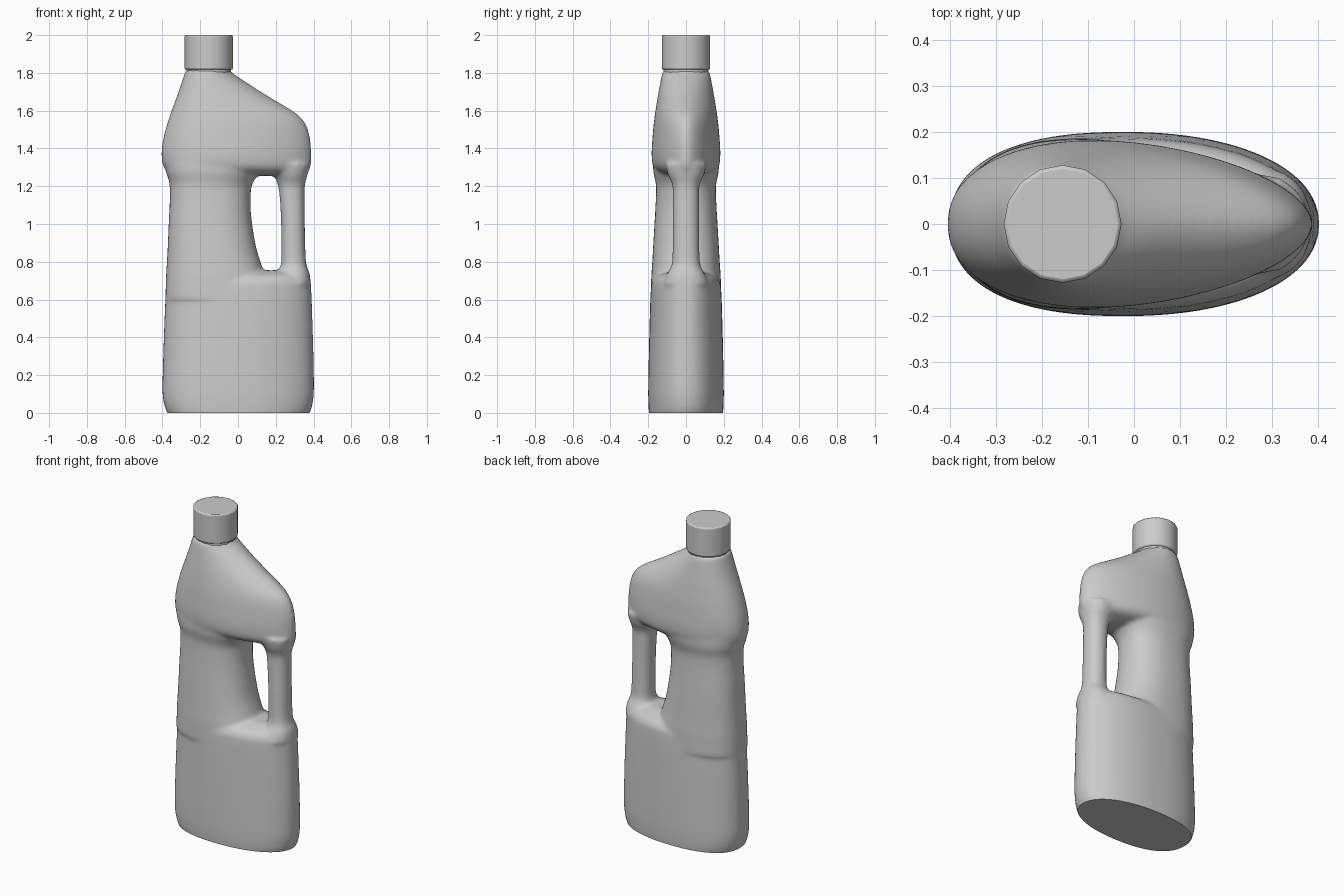
import bpy, bmesh, math
from mathutils import Vector

if "Cube" in bpy.data.objects:
    bpy.data.objects.remove(bpy.data.objects["Cube"])

SIDES = 64


def curve_samples(rows, steps=5):
    """Catmull-Rom resampling of the section rows."""
    v = [Vector(r) for r in rows]
    out = []
    for i in range(len(v) - 1):
        p0, p1, p2, p3 = v[max(i - 1, 0)], v[i], v[i + 1], v[min(i + 2, len(v) - 1)]
        for s in range(steps):
            t = s / steps
            out.append(0.5 * (2 * p1 + (p2 - p0) * t + (2 * p0 - 5 * p1 + 4 * p2 - p3) * t * t
                              + (3 * p1 - p0 - 3 * p2 + p3) * t ** 3))
    return out + [v[-1]]


def loft(bm, rows, p_left, p_right):
    """Stack rounded sections; row = z, left x, right x, x of widest point, half depth."""
    rings = []
    for z, left, right, xc, h in curve_samples(rows):
        ring = []
        for k in range(SIDES):
            a = 2 * math.pi * k / SIDES
            c, s = math.cos(a), math.sin(a)
            e = 2 / (p_right if c > 0 else p_left)
            r = (right - xc) if c > 0 else (xc - left)
            x = xc + math.copysign(r * abs(c) ** e, c)
            y = math.copysign(h * abs(s) ** e, s)
            ring.append(bm.verts.new((x, y, z)))
        rings.append(ring)
    for a, b in zip(rings, rings[1:]):
        for k in range(SIDES):
            n = (k + 1) % SIDES
            bm.faces.new((a[k], a[n], b[n], b[k]))
    bm.faces.new(rings[0][::-1])
    bm.faces.new(rings[-1])


bm = bmesh.new()

# lower body, ending in a domed shelf under the handle opening
loft(bm, [(-.08, -.33, .33, -.02, .185), (0, -.375, .38, -.02, .196), (.05, -.392, .395, -.02, .199),
          (.12, -.4, .402, -.02, .2), (.3, -.396, .4, -.02, .197), (.5, -.389, .394, -.02, .192),
          (.66, -.382, .388, -.02, .186), (.70, -.38, .385, -.02, .178),
          (.73, -.37, .375, -.02, .15), (.755, -.35, .35, -.02, .07)], 2.4, 2.15)

# main column beside the opening
loft(bm, [(.6, -.385, .16, -.1, .187), (.72, -.381, .145, -.11, .184), (.79, -.377, .122, -.12, .179),
          (.88, -.372, .095, -.13, .174), (1.0, -.367, .075, -.14, .167), (1.1, -.362, .066, -.14, .161),
          (1.19, -.361, .07, -.14, .158), (1.23, -.366, .085, -.13, .163),
          (1.27, -.38, .11, -.12, .172), (1.32, -.39, .13, -.1, .175)], 2.4, 2.3)

# head with the sloping shoulder, rising to the neck
loft(bm, [(1.255, -.35, .345, -.08, .06), (1.27, -.37, .365, -.08, .13), (1.29, -.385, .38, -.08, .163),
          (1.32, -.4, .389, -.08, .178), (1.38, -.405, .389, -.08, .182), (1.45, -.396, .383, -.09, .178),
          (1.52, -.378, .364, -.1, .172), (1.57, -.362, .328, -.11, .166), (1.61, -.348, .272, -.12, .16),
          (1.65, -.333, .205, -.13, .154), (1.70, -.315, .122, -.14, .145), (1.75, -.298, .045, -.15, .136),
          (1.80, -.282, -.03, -.155, .126), (1.815, -.277, -.035, -.155, .12)], 2.2, 1.75)

# handle grip, flared at both ends
loft(bm, [(.68, .18, .385, .29, .12), (.735, .205, .38, .295, .1), (.78, .226, .364, .295, .077),
          (.84, .23, .358, .293, .071), (1.0, .228, .354, .29, .07), (1.15, .22, .352, .285, .07),
          (1.21, .21, .355, .283, .073), (1.26, .19, .368, .28, .095), (1.32, .16, .38, .27, .11)], 2.2, 2.2)

bmesh.ops.recalc_face_normals(bm, faces=bm.faces)
mesh = bpy.data.meshes.new("bottle_body")
bm.to_mesh(mesh)
bm.free()
body = bpy.data.objects.new("bottle_body", mesh)
bpy.context.collection.objects.link(body)

# fuse the parts into one skin and blend the joints
fuse = body.modifiers.new("fuse", 'REMESH')
fuse.mode = 'VOXEL'
fuse.voxel_size = 0.01
blend = body.modifiers.new("blend", 'SMOOTH')
blend.factor = 0.5
blend.iterations = 14

# trim a crisp flat base
dg = bpy.context.evaluated_depsgraph_get()
bm = bmesh.new()
bm.from_mesh(body.evaluated_get(dg).to_mesh())
body.modifiers.clear()
bmesh.ops.bisect_plane(bm, geom=bm.verts[:] + bm.edges[:] + bm.faces[:], dist=1e-5,
                       plane_co=(0, 0, 0), plane_no=(0, 0, 1), clear_inner=True)
bmesh.ops.holes_fill(bm, edges=[e for e in bm.edges if e.is_boundary], sides=0)
bmesh.ops.recalc_face_normals(bm, faces=bm.faces)
bm.to_mesh(body.data)
bm.free()


def cylinder(name, radius, z0, z1, bevel):
    bpy.ops.mesh.primitive_cylinder_add(vertices=16, radius=radius, depth=z1 - z0,
                                        location=(-.155, 0, (z0 + z1) / 2), rotation=(0, 0, 0))
    ob = bpy.context.object
    ob.name = name
    if bevel:
        b = ob.modifiers.new("bevel", 'BEVEL')
        b.width, b.segments, b.limit_method, b.angle_limit = bevel, 2, 'ANGLE', math.radians(50)
    return ob


# neck and screw cap
neck = cylinder("neck", .118, 1.77, 1.85, 0)
cap = cylinder("cap", .128, 1.817, 2.0, .008)

for ob in (body, neck, cap):
    bpy.ops.object.select_all(action='DESELECT')
    ob.select_set(True)
    bpy.context.view_layer.objects.active = ob
    bpy.ops.object.shade_smooth_by_angle(angle=math.radians(50))
